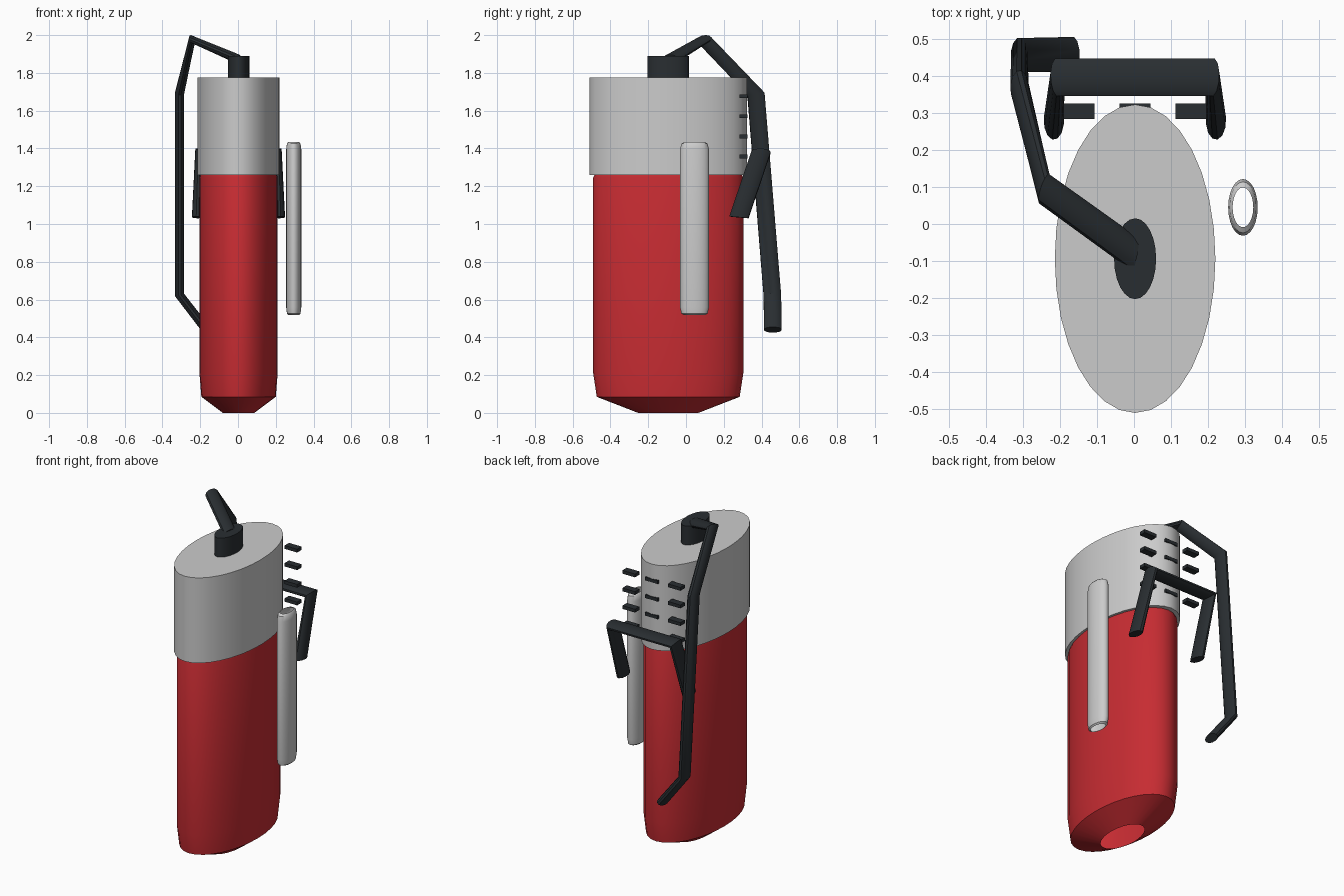
import bpy, bmesh, math

if "Cube" in bpy.data.objects:
    bpy.data.objects.remove(bpy.data.objects["Cube"])

STRETCH = 1.92           # every round section is an ellipse, longer along y
CX, CY = 0.003, -0.094   # body axis


def material(name, rgb):
    m = bpy.data.materials.new(name)
    m.diffuse_color = (*rgb, 1)
    m.use_nodes = True
    m.node_tree.nodes["Principled BSDF"].inputs["Base Color"].default_value = m.diffuse_color
    return m


RED = material("red_paint", (0.57, 0.025, 0.032))
DARK = material("dark_rubber", (0.022, 0.027, 0.031))


def finish(ob, mat, angle=35):
    if mat:
        ob.data.materials.append(mat)
    bpy.ops.object.select_all(action='DESELECT')
    ob.select_set(True)
    bpy.context.view_layer.objects.active = ob
    bpy.ops.object.shade_smooth_by_angle(angle=math.radians(angle))


def from_bmesh(name, bm, mat, angle=35):
    me = bpy.data.meshes.new(name)
    bm.to_mesh(me)
    bm.free()
    ob = bpy.data.objects.new(name, me)
    bpy.context.collection.objects.link(ob)
    finish(ob, mat, angle)
    return ob


def lathe(name, profile, cx, cy, mat=None, sides=32, caps=False):
    """Elliptical turned shape from (radius, z) pairs, bottom to top."""
    bm = bmesh.new()
    rings = []
    for r, z in profile:
        rings.append([bm.verts.new((cx + r * math.cos(a), cy + STRETCH * r * math.sin(a), z))
                      for a in (2 * math.pi * i / sides for i in range(sides))])
    for lo, hi in zip(rings, rings[1:]):
        for i in range(sides):
            j = (i + 1) % sides
            bm.faces.new((lo[i], lo[j], hi[j], hi[i]))
    if caps:
        bm.faces.new(rings[0][::-1])
        bm.faces.new(rings[-1])
    return from_bmesh(name, bm, mat)


def tube(name, points, radius, mat):
    """Round tube along a bent path, stretched along y afterwards."""
    cu = bpy.data.curves.new(name, 'CURVE')
    cu.dimensions = '3D'
    cu.bevel_depth = radius
    cu.bevel_resolution = 4
    cu.use_fill_caps = True
    sp = cu.splines.new('POLY')
    sp.points.add(len(points) - 1)
    for p, (x, y, z) in zip(sp.points, points):
        p.co = (x, y / STRETCH, z, 1)
    ob = bpy.data.objects.new(name, cu)
    bpy.context.collection.objects.link(ob)
    bpy.ops.object.select_all(action='DESELECT')
    ob.select_set(True)
    bpy.context.view_layer.objects.active = ob
    bpy.ops.object.convert(target='MESH')
    ob = bpy.context.object
    for v in ob.data.vertices:
        v.co.y *= STRETCH
    finish(ob, mat)
    return ob


# Red tank, open underneath, and the grey upper housing
lathe("tank", [(0.083, 0), (0.197, 0.085), (0.207, 0.21), (0.207, 1.245), (0.203, 1.262)],
      CX, CY, RED)
lathe("upper_housing", [(0.2175, 1.26), (0.2175, 1.775)], CX, CY, caps=True)

# Outlet on the top
lathe("outlet", [(0.057, 1.77), (0.057, 1.89)], CX, CY, DARK, sides=24, caps=True)

# Open-ended side tube
lathe("side_tube", [(0.028, 0.517), (0.036, 0.525), (0.04, 0.56),
                    (0.04, 1.395), (0.036, 1.425), (0.028, 1.435)], 0.295, 0.045, sides=24)

# Hose running from the outlet down the left side
tube("hose", [(0, -0.08, 1.873), (-0.243, 0.095, 1.977), (-0.31, 0.37, 1.69),
              (-0.31, 0.457, 0.625), (-0.167, 0.46, 0.44)], 0.025, DARK)

# Rear carrying handle
tube("handle", [(-0.217, 0.28, 1.035), (-0.207, 0.397, 1.38),
                (0.212, 0.397, 1.38), (0.222, 0.28, 1.035)], 0.0275, DARK)

# Rear vent slats in a grid of three by four
bm = bmesh.new()
for col in (-1, 0, 1):
    for row in range(4):
        vs = bmesh.ops.create_cube(bm, size=1)["verts"]
        bmesh.ops.scale(bm, vec=(0.084, 0.042, 0.02), verts=vs)
        bmesh.ops.translate(bm, vec=(CX + 0.152 * col, 0.305, 1.357 + 0.1065 * row), verts=vs)
from_bmesh("vent_slats", bm, DARK)
